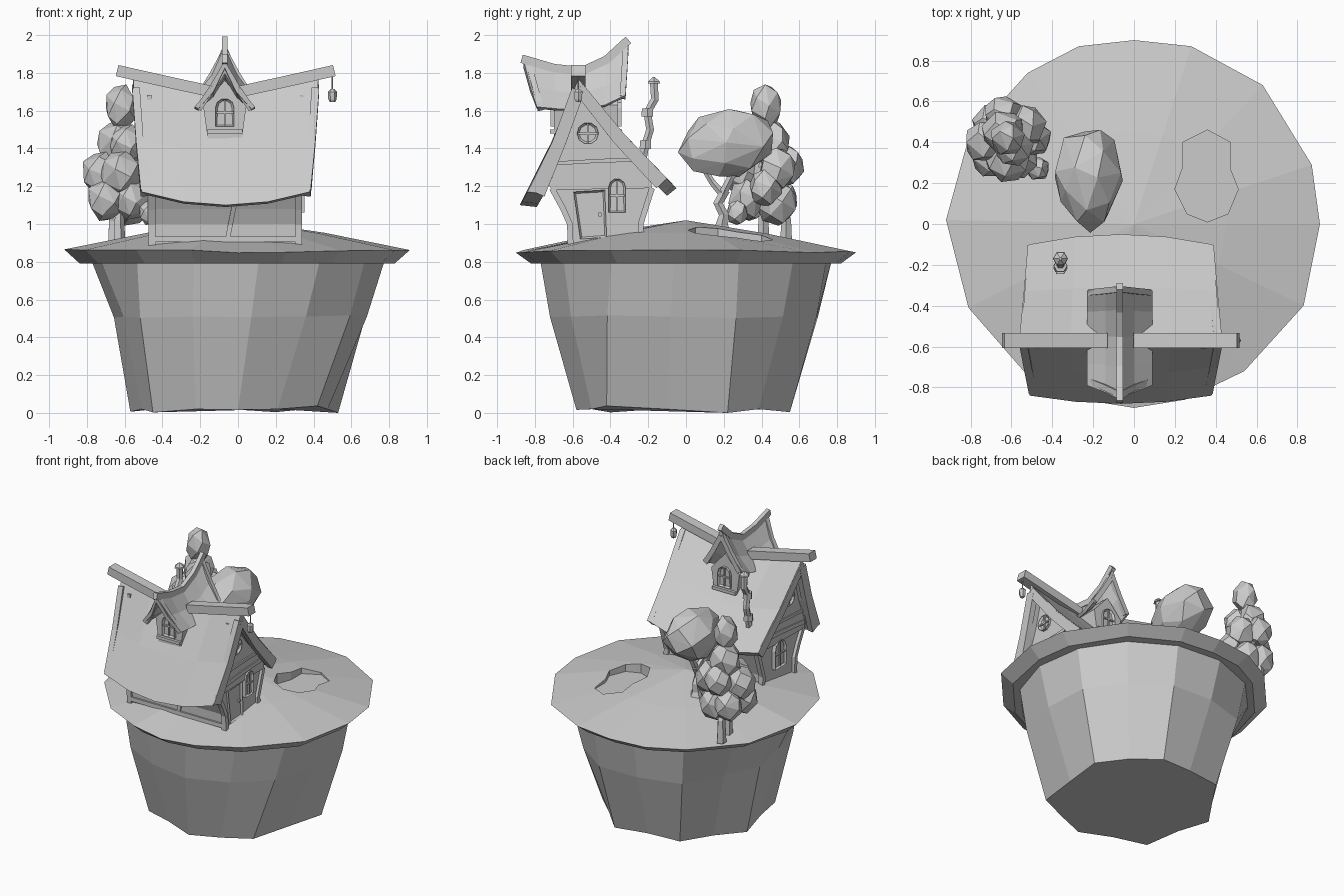
import bpy, bmesh, math, random
from mathutils import Vector as V

if "Cube" in bpy.data.objects:
    bpy.data.objects.remove(bpy.data.objects["Cube"])

random.seed(4)
GREY = bpy.data.materials.new("plain_grey")
GREY.diffuse_color = (0.6, 0.6, 0.6, 1)
GREY.use_nodes = True
GREY.node_tree.nodes["Principled BSDF"].inputs["Base Color"].default_value = GREY.diffuse_color
X, Y, Z = V((1, 0, 0)), V((0, 1, 0)), V((0, 0, 1))


def finish(name, bm):
    bmesh.ops.recalc_face_normals(bm, faces=bm.faces)
    me = bpy.data.meshes.new(name)
    bm.to_mesh(me)
    bm.free()
    me.materials.append(GREY)
    ob = bpy.data.objects.new(name, me)
    bpy.context.collection.objects.link(ob)
    return ob


def loft(name, rings, tip=None):
    """Join equal-length rings into a closed solid, optionally ending in a point."""
    bm = bmesh.new()
    rs = [[bm.verts.new(p) for p in r] for r in rings]
    n = len(rs[0])
    for a, b in zip(rs, rs[1:]):
        for i in range(n):
            bm.faces.new((a[i], a[(i + 1) % n], b[(i + 1) % n], b[i]))
    bm.faces.new(rs[0][::-1])
    if tip:
        t = bm.verts.new(tip)
        for i in range(n):
            bm.faces.new((rs[-1][i], rs[-1][(i + 1) % n], t))
    else:
        bm.faces.new(rs[-1])
    return finish(name, bm)


def sweep(name, path, sizes, ref=X, sides=0):
    """Sweep a rectangle (sizes = (along ref, across)) or a polygon (sizes = radii)."""
    path = [V(p) for p in path]
    rings = []
    for i, p in enumerate(path):
        d = (path[min(i + 1, len(path) - 1)] - path[max(i - 1, 0)]).normalized()
        u = (ref - d * ref.dot(d)).normalized()
        w = d.cross(u)
        if sides:
            sec = [(sizes[i] * math.cos(k * math.tau / sides), sizes[i] * math.sin(k * math.tau / sides))
                   for k in range(sides)]
        else:
            a, b = sizes[i] if isinstance(sizes, list) else sizes
            sec = [(-a / 2, -b / 2), (a / 2, -b / 2), (a / 2, b / 2), (-a / 2, b / 2)]
        rings.append([p + u * s + w * t for s, t in sec])
    return loft(name, rings)


def plate(name, pts, o, u, depth=0.012, inset=0.0):
    """Thin panel on an upright wall, with an optional recessed centre."""
    n = u.cross(Z)
    bm = bmesh.new()
    back, front = [[bm.verts.new(V(o) + u * a + Z * b + n * d) for a, b in pts] for d in (-0.03, depth)]
    k = len(pts)
    for i in range(k):
        bm.faces.new((back[i], back[(i + 1) % k], front[(i + 1) % k], front[i]))
    bm.faces.new(back[::-1])
    f = bm.faces.new(front)
    bmesh.ops.recalc_face_normals(bm, faces=bm.faces)
    if inset:
        bmesh.ops.inset_region(bm, faces=[f], thickness=inset, depth=-0.014)
    return finish(name, bm)


def rect(w, h):
    return [(-w / 2, -h / 2), (w / 2, -h / 2), (w / 2, h / 2), (-w / 2, h / 2)]


def window(name, o, u, w, h, is_round=False):
    if is_round:
        pts = [(w / 2 * math.cos(k * math.pi / 5), h / 2 * math.sin(k * math.pi / 5)) for k in range(10)]
    else:
        pts = [(-w / 2, -h / 2), (w / 2, -h / 2)] + [
            (w / 2 * math.cos(k * math.pi / 5), h / 2 - w / 2 + w / 2 * math.sin(k * math.pi / 5)) for k in range(6)]
    plate(name + "_frame", pts, o, u, 0.018, 0.012)
    plate(name + "_bar_upright", rect(0.01, h * 0.9), o, u, 0.014)
    plate(name + "_bar_level", rect(w * 0.9, 0.01), o, u, 0.014)


def rock(name, c, radii, n, shape=lambda p: p):
    """Faceted blob: the hull of jittered points spread over a sphere."""
    bm = bmesh.new()
    for i in range(n):
        z = 1 - 2 * (i + 0.5) / n
        a = i * 2.39996 + random.uniform(-.25, .25)
        r = math.sqrt(1 - z * z)
        p = shape(V((r * math.cos(a), r * math.sin(a), z * 1.06)))
        bm.verts.new([c[k] + p[k] * radii[k] for k in range(3)])
    bmesh.ops.convex_hull(bm, input=bm.verts)
    return finish(name, bm)


# Island base: seven-sided foot widening to a round top
foot = [(.53, .22), (.2, .55), (-.3, .5), (-.57, .1), (-.45, -.4), (0, -.58), (.42, -.42)]
low, mid, top = [], [], []
for i, (a, b) in enumerate(foot):
    c = foot[(i + 1) % 7]
    low += [V((a, b, random.uniform(0, .04))), V(((a + c[0]) / 2, (b + c[1]) / 2, .02))]
low[0].z = 0
for i in range(14):
    a = math.radians(21 + i * 360 / 14)
    top.append(V((.78 * math.cos(a), .78 * math.sin(a), .81)))
    p = low[i].lerp(top[i], .62)
    k = .94 if 5 <= i <= 7 else 1.03
    mid.append((p.x * k, p.y * k, p.z))
loft("island_base", [low, mid, top])

# Island top: overhanging rim rising to a shallow peak
rim = [(.91, 0), (.87, .29), (.63, .68), (.28, .87), (0, .9), (-.27, .87), (-.52, .74), (-.81, .42),
       (-.92, .02), (-.81, -.41), (-.54, -.72), (-.25, -.86), (0, -.9), (.25, -.86), (.54, -.72), (.83, -.4)]
jit = [random.uniform(-.012, .012) for _ in rim]
ground = loft("island_top", [[(x * .91, y * .91, .79) for x, y in rim],
                             [(x, y, .855 + j) for (x, y), j in zip(rim, jit)],
                             [(x * .5, y * .5, .947 + j) for (x, y), j in zip(rim, jit)]], (0, 0, 1.02))

# Pond sunk into the ground
pond = [(.36, .46), (.47, .40), (.47, .27), (.51, .17), (.46, .05), (.36, .01), (.26, .05), (.20, .17), (.24, .28), (.24, .40)]
cutter = loft("pond_cutter", [[(x, y, z) for x, y in pond] for z in (.90, 1.1)])
cutter.hide_render = True
mod = ground.modifiers.new("pond", "BOOLEAN")
mod.operation, mod.object, mod.solver = "DIFFERENCE", cutter, "EXACT"
bpy.context.view_layer.update()
ground.data = bpy.data.meshes.new_from_object(ground.evaluated_get(bpy.context.evaluated_depsgraph_get()))
ground.modifiers.clear()
bpy.data.objects.remove(cutter)

# House walls with flared sides, and gable ends
sec = [(-.61, .87), (-.615, 1.0), (-.65, 1.08), (-.71, 1.19), (-.18, 1.19), (-.215, 1.08), (-.24, 1.0), (-.235, .87)]
loft("house_walls", [[(x, y, z) for y, z in sec] for x in (-.45, .32)])
gab = [(-.75, 1.25), (-.57, 1.72), (-.19, 1.29), (-.18, 1.19), (-.71, 1.18)]
for side, xa, xb in (("left", -.47, -.40), ("right", .27, .34)):
    loft(side + "_gable", [[(x, y, z) for y, z in gab] for x in (xa, xb)])
    xe = -.455 if side == "left" else .322
    u = -Y if side == "left" else Y
    xg = xa if side == "left" else xb
    # Corner posts and cross beams
    sweep(side + "_front_post", [(xe, y, z) for y, z in sec[:4]], (.035, .03))
    sweep(side + "_back_post", [(xe, y, z) for y, z in sec[:3:-1]], (.035, .03))
    sweep(side + "_lower_beam", [(xg, -.71, 1.23), (xg, -.45, 1.255), (xg, -.18, 1.27)], (.015, .03))
    sweep(side + "_upper_beam", [(xg, -.71, 1.32), (xg, -.45, 1.335), (xg, -.24, 1.34)], (.02, .02))
    sweep(side + "_collar_beam", [(xg, -.61, 1.67), (xg, -.53, 1.67)], (.025, .025))
    window(side + "_round_window", (xg, -.52, 1.48), u, .115, .115, True)
    if side == "right":
        plate("door_frame", [(-.56, .92), (-.42, .93), (-.43, 1.18), (-.595, 1.17)], (.32, 0, 0), Y, .016, .014)
        plate("door_knob", rect(.014, .02), (.32, -.455, 1.05), Y, .014)
        window("right_arched_window", (.335, -.365, 1.15), Y, .09, .18)
    else:
        window("left_arched_window", (-.46, -.43, 1.10), -Y, .13, .20)

# Timber on the long walls
for nm, yb, yt in (("front", -.615, -.66), ("back", -.235, -.205)):
    sweep(nm + "_wall_strut", [(-.055, yb, .92), (-.04, yb, 1.0), (-.02, yt, 1.1)], (.025, .02))
    sweep(nm + "_sill", [(-.45, yb, .92), (.32, yb, .92)], (.02, .03), Y)

# Main roof: sagging ridge and eaves, thick at the eaves
ends = [(-.84, 1.17), (-.70, 1.44), (-.57, 1.77), (-.33, 1.48), (-.10, 1.24)]
cen = [(-.88, 1.10), (-.735, 1.39), (-.57, 1.69), (-.31, 1.42), (-.05, 1.19)]
under = [(.09, -.01), (.06, -.02), (0, -.08), (-.04, -.03), (-.05, -.04)]
half = [.445, .47, .49, .47, .45]
rings = []
for t in (-1, -.5, 0, .5, 1):
    s = 1 - t * t
    outer = [V((-.065 + t * h, a[0] + (b[0] - a[0]) * s, a[1] + (b[1] - a[1]) * s))
             for a, b, h in zip(ends, cen, half)]
    inner = [p + V((0, *d)) for p, d in zip(outer, under)]
    rings.append(outer + inner[::-1])
loft("main_roof", rings)
for side, k in (("left", -1), ("right", 1)):
    def bx(h):
        return -.065 + k * (h - .015)
    sweep(side + "_front_bargeboard", [(bx(.49), -.57, 1.71), (bx(.47), -.672, 1.43), (bx(.445), -.79, 1.165)],
          [(.04, .07), (.04, .07), (.04, .09)])
    sweep(side + "_back_bargeboard", [(bx(.49), -.57, 1.72), (bx(.47), -.36, 1.455), (bx(.45), -.13, 1.215)],
          [(.04, .06), (.04, .065), (.04, .075)])
    sweep(side + "_ridge_beam", [(-.065 + k * .07, -.57, 1.70), (-.065 + k * .32, -.57, 1.755),
                                 (-.065 + k * .575, -.57, 1.812)], (.075, .06), Y)

# Cross dormer with upswept roof and a window front and back
dorm = [(-.86, -.79, 1.87, 1.62), (-.70, -.68, 1.82, 1.61), (-.55, -.55, 1.80, 1.61),
        (-.42, -.43, 1.86, 1.63), (-.305, -.325, 1.96, 1.68)]
rings = []
for ya, ye, za, ze in dorm:
    ym, zm = (ya + ye) / 2, za * .44 + ze * .56
    o = [(-.16, ye, ze), (-.07, ym, zm), (0, ya, za), (.07, ym, zm), (.16, ye, ze)]
    i = [(.14, ye, ze - .01), (.06, ym, zm - .03), (0, ya, za - .045), (-.06, ym, zm - .03), (-.14, ye, ze - .01)]
    rings.append([(-.07 + x, y, z) for x, y, z in o + i])
loft("dormer_roof", rings)
sweep("dormer_ridge_beam", [(-.07, -.87, 1.875), (-.07, -.70, 1.825), (-.07, -.55, 1.81), (-.07, -.42, 1.87),
                            (-.07, -.305, 1.975)], (.03, .045))
dw = [(-.09, 1.45), (.09, 1.45), (.115, 1.63), (0, 1.76), (-.115, 1.63)]
loft("dormer_walls", [[(-.07 + x, y, z) for x, z in dw] for y in (-.70, -.36)])
for nm, y, u, yo, ya, z0, z1 in (("front", -.70, X, -.77, -.83, 1.83, 1.61), ("back", -.36, -X, -.335, -.32, 1.91, 1.67)):
    window(nm + "_dormer_window", (-.07, y, 1.59), u, .10, .15)
    plate(nm + "_dormer_sill", rect(.19, .022), (-.07, y, 1.49), u, .02)
    for k in (-1, 1):
        sweep(nm + "_dormer_bargeboard", [(-.07, ya, z0), (-.07 + k * .065, (ya + yo) / 2, z0 * .5 + z1 * .5),
                                          (-.07 + k * .14, yo, z1)], (.03, .035), Y)

# Crooked stove pipe
pipe = [(-.36, -.23, 1.34), (-.36, -.215, 1.42), (-.36, -.19, 1.50), (-.36, -.205, 1.59), (-.36, -.165, 1.66), (-.36, -.17, 1.75)]
sweep("stove_pipe", pipe, [.024] * 6, sides=6)
for i in (1, 3):
    p = V(pipe[i])
    sweep("pipe_collar", [p - Z * .022, p + Z * .022], [.035, .033], sides=6)
sweep("pipe_cap", [(-.36, -.17, 1.745), (-.36, -.17, 1.755), (-.36, -.17, 1.778)], [.037, .035, .006], sides=6)

# Hanging lantern
sweep("lantern_cord", [(.50, -.57, 1.69), (.50, -.57, 1.80)], [.004, .004], sides=4)
sweep("lantern", [(.50, -.57, z) for z in (1.645, 1.66, 1.69, 1.70, 1.715)], [.014, .022, .024, .024, .01], sides=6)

# Round tree: forked trunk with a tilted egg-shaped crown
sweep("round_tree_trunk", [(-.22, .19, .94), (-.22, .19, .995), (-.22, .20, 1.05), (-.22, .17, 1.11), (-.22, .21, 1.18)],
      [.06, .035, .027, .027, .025], sides=5)
sweep("round_tree_front_branch", [(-.22, .20, 1.15), (-.23, .14, 1.22), (-.23, .09, 1.30)], [.022, .018, .015], sides=5)
sweep("round_tree_back_branch", [(-.22, .19, 1.15), (-.21, .24, 1.25), (-.22, .32, 1.36)], [.024, .02, .016], sides=5)
rock("round_tree_crown", (-.222, .215, 1.425), (.168, .26, .178), 28,
     lambda p: V((p.x * (1 + .25 * p.y), p.y, p.z + .14 * p.y)))

# Bushy tree: a pile of faceted blobs on two stems
for x, y in ((-.63, .41), (-.66, .53)):
    sweep("bushy_tree_stem", [(x, y, .86), (x, y, 1.02), (-.63, .43, 1.3)], [.035, .028, .02], sides=5)
blobs = [(-.62, .42, 1.62, .088), (-.64, .45, 1.43, .11), (-.59, .38, 1.42, .10), (-.73, .40, 1.27, .105),
         (-.53, .48, 1.29, .105), (-.64, .53, 1.31, .10), (-.62, .31, 1.27, .11), (-.69, .49, 1.13, .105),
         (-.49, .42, 1.19, .09), (-.56, .32, 1.13, .10), (-.70, .33, 1.13, .105), (-.47, .27, 1.06, .06),
         (-.57, .48, 1.11, .11), (-.63, .42, 1.25, .12)]
for i, (x, y, z, r) in enumerate(blobs):
    rock("bushy_tree_leaves", (x, y, z), (r, r, r * (1.35 if i == 0 else 1.08)), 18)
